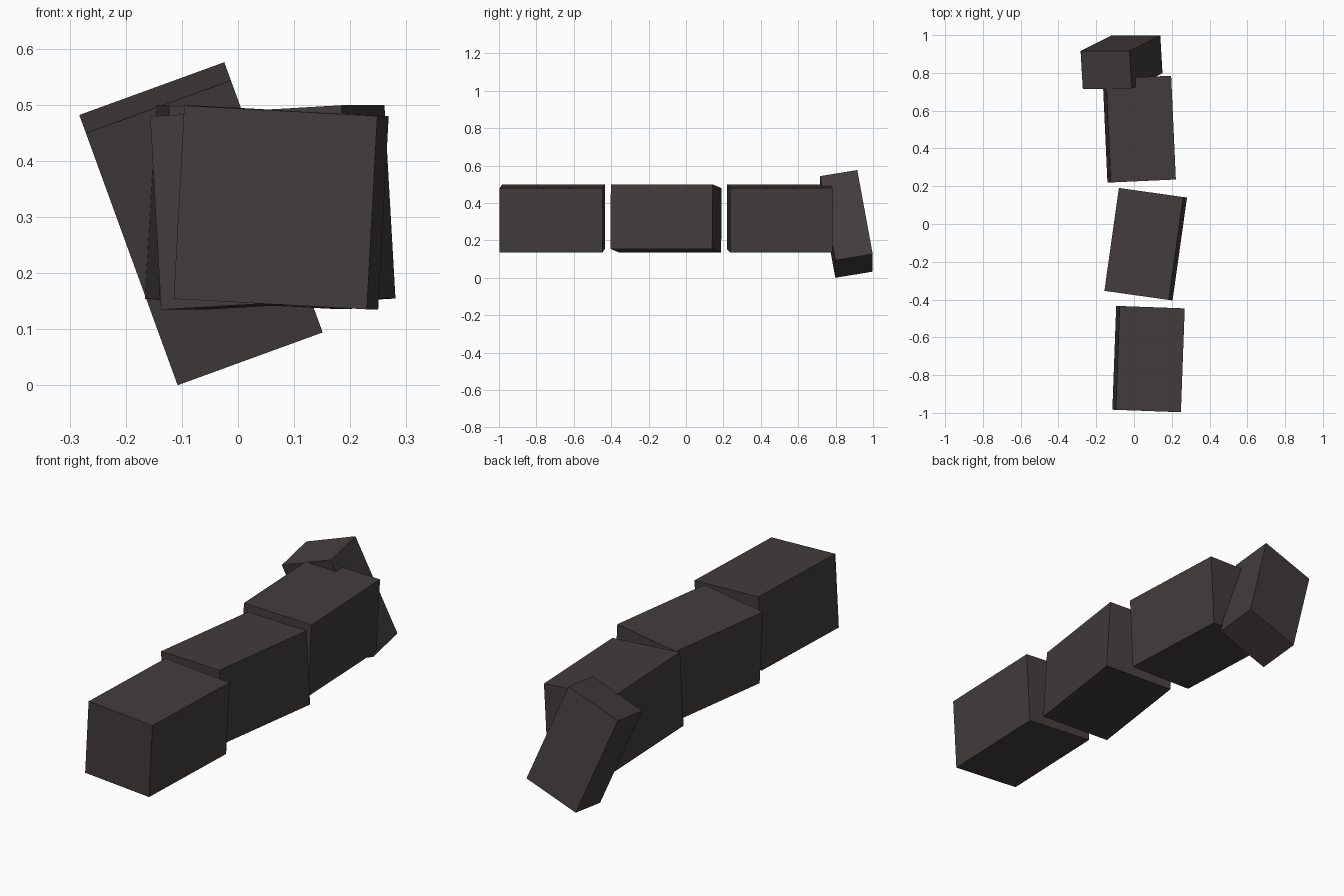
import bpy
from math import radians

if "Cube" in bpy.data.objects:
    bpy.data.objects.remove(bpy.data.objects["Cube"])

# Single dark charcoal colour
charcoal = bpy.data.materials.new("dark_charcoal")
charcoal.diffuse_color = (0.055, 0.046, 0.045, 1.0)
charcoal.use_nodes = True
charcoal.node_tree.nodes["Principled BSDF"].inputs["Base Color"].default_value = charcoal.diffuse_color


def block(name, size, centre, angles):
    """Flat-sided box, turned by XYZ angles in degrees."""
    bpy.ops.mesh.primitive_cube_add(size=1, location=centre,
                                    rotation=[radians(a) for a in angles])
    ob = bpy.context.object
    ob.name = name
    ob.scale = size
    ob.data.materials.append(charcoal)


# Row of three equal blocks, each slightly rolled and turned
BRICK = (0.345, 0.55, 0.345)
block("front_block", BRICK, (0.077, -0.715, 0.317), (0, 3.1, -2.1))
block("middle_block", BRICK, (0.062, -0.107, 0.317), (0, -3.3, -8.0))
block("rear_block", BRICK, (0.028, 0.502, 0.317), (0, 3.0, 2.6))

# Smaller block leaning on the end of the row
block("leaning_block", (0.275, 0.203, 0.485), (-0.066, 0.857, 0.288), (9.8, -20, 0))
